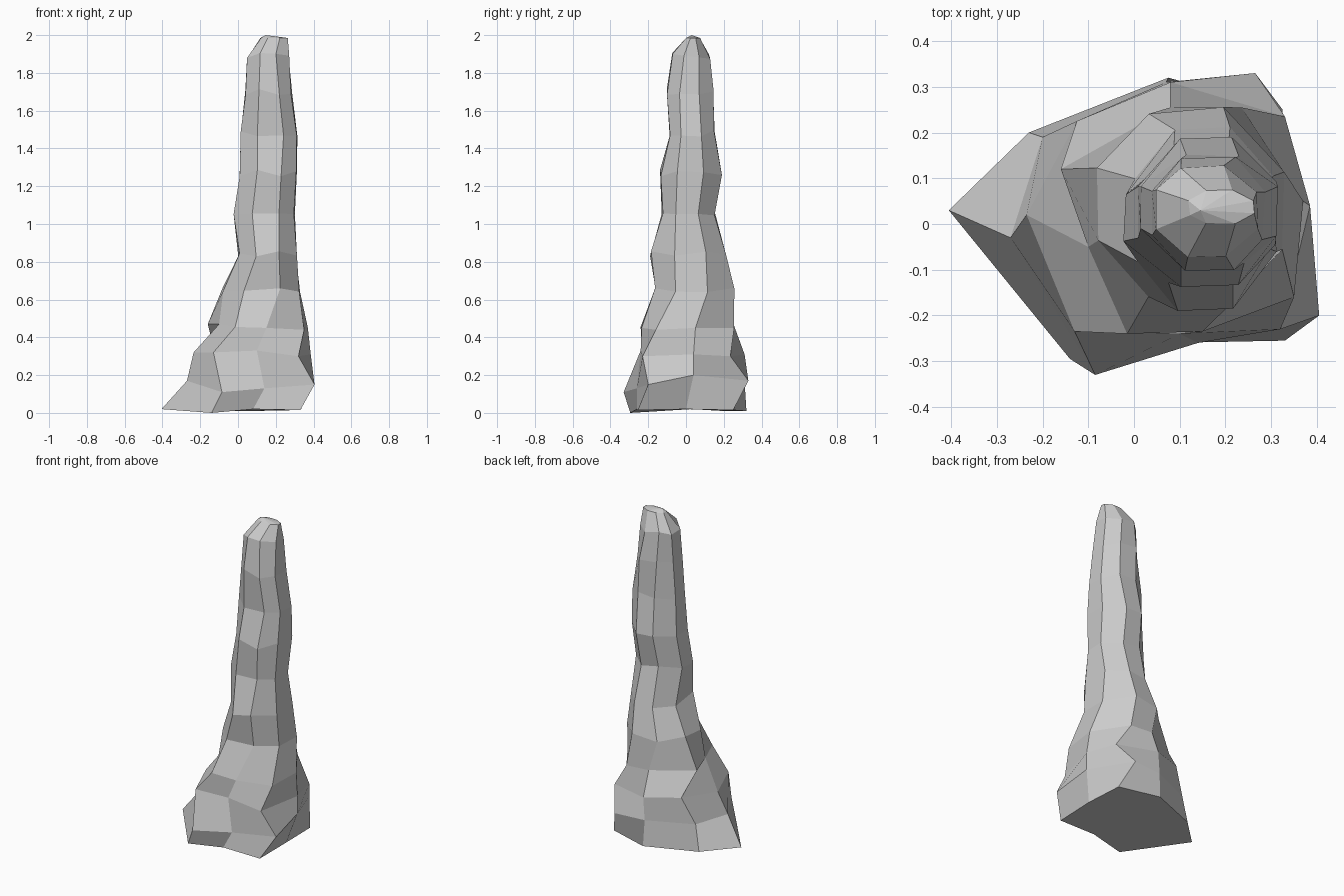
import bpy, bmesh, math, random

random.seed(4)

# Wide, uneven foot: eight-sided rings (x, y, z), counter-clockwise from the left tip
foot = [
    [(-.405, .03, .02), (-.14, -.295, 0), (.08, -.26, .02), (.33, -.255, .015),
     (.335, 0, .02), (.325, .25, .015), (.075, .32, .01), (-.23, .2, .01)],
    [(-.27, -.03, .17), (-.085, -.33, .11), (.14, -.26, .13), (.405, -.2, .15),
     (.385, .04, .2), (.265, .33, .17), (.07, .31, .17), (-.2, .19, .17)],
    [(-.235, .02, .32), (-.13, -.235, .32), (.1, -.24, .33), (.32, -.23, .3),
     (.385, .04, .31), (.33, .235, .3), (.08, .31, .31), (-.125, .225, .33)],
    [(-.1, -.05, .47), (-.015, -.24, .455), (.15, -.235, .45), (.35, -.16, .44),
     (.37, .05, .45), (.235, .255, .45), (.08, .255, .46), (-.16, .12, .47)],
]

# Shaft rings above the foot: height, left, right, front, back
shaft = [
    (.65, -.08, .33, -.17, .25),
    (.84, 0, .31, -.19, .21),
    (1.06, -.02, .30, -.13, .15),
    (1.27, .01, .31, -.135, .19),
    (1.48, .015, .32, -.09, .15),
    (1.70, .04, .285, -.105, .15),
    (1.89, .045, .27, -.07, .125),
    (1.985, .12, .262, 0, .075),
]


def shaft_ring(z, x0, x1, y0, y1):
    """Slightly irregular octagon filling the given bounds, turned half a step."""
    pts = []
    for i in range(8):
        a = math.pi * (1.125 + i / 4) + random.uniform(-.08, .08)
        r = 1.07 + random.uniform(-.02, .02)
        dz = random.uniform(-.018, .018) if z < 1.95 else 0
        pts.append(((x0 + x1) / 2 + (x1 - x0) / 2 * r * math.cos(a),
                    (y0 + y1) / 2 + (y1 - y0) / 2 * r * math.sin(a), z + dz))
    return pts


# Loft the rings into one faceted rock spire
bm = bmesh.new()
rings = [[bm.verts.new(p) for p in pts] for pts in foot + [shaft_ring(*s) for s in shaft]]
for low, high in zip(rings, rings[1:]):
    for i in range(8):
        j = (i + 1) % 8
        bm.faces.new((low[i], low[j], high[j], high[i]))
bm.faces.new(rings[0][::-1])
peak = bm.verts.new((.145, .03, 2.0))
for i in range(8):
    bm.faces.new((rings[-1][i], rings[-1][(i + 1) % 8], peak))
bmesh.ops.recalc_face_normals(bm, faces=bm.faces)

mesh = bpy.data.meshes.new("rock_spire")
bm.to_mesh(mesh)
bm.free()
bpy.context.collection.objects.link(bpy.data.objects.new("rock_spire", mesh))
